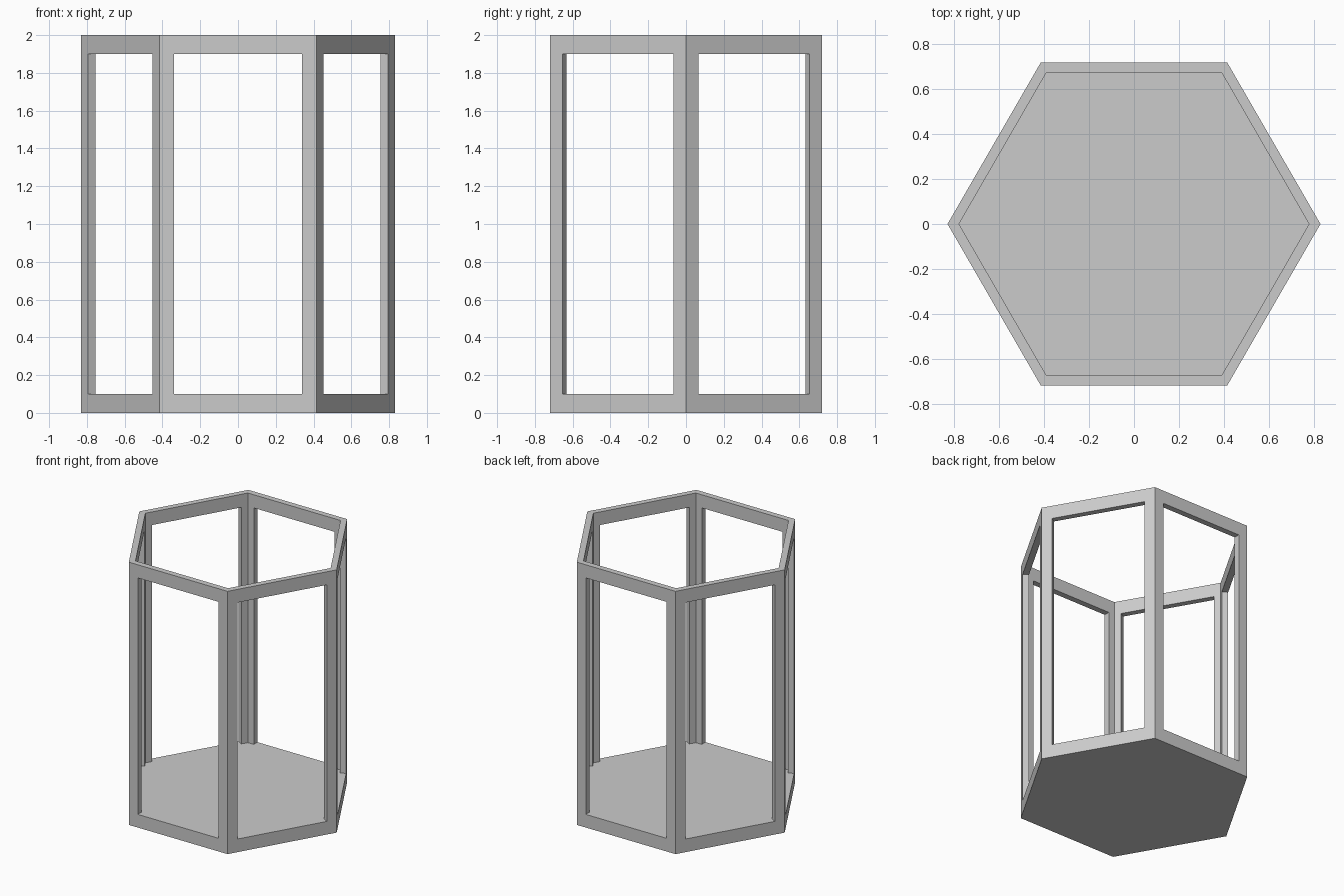
import bpy, bmesh, math
from mathutils import Matrix, Vector

cube = bpy.data.objects.get("Cube")
if cube:
    bpy.data.objects.remove(cube, do_unlink=True)

SIDES = 6
HEIGHT = 2.0
RAIL = 0.1            # rail height and floor level
R_OUT, R_IN = 0.831, 0.78
OPENING = 0.34        # half width of each window opening

grey = bpy.data.materials.new("grey")
grey.use_nodes = True
grey.diffuse_color = (0.6, 0.6, 0.6, 1)
grey.node_tree.nodes["Principled BSDF"].inputs["Base Color"].default_value = (0.6, 0.6, 0.6, 1)


def rectangle(radius, half, low, high):
    """Upright rectangle lying on one side of the hexagon of this radius."""
    y = -radius * math.cos(math.pi / SIDES)
    return [Vector((-half, y, low)), Vector((half, y, low)),
            Vector((half, y, high)), Vector((-half, y, high))]


bm = bmesh.new()


def face(points):
    bm.faces.new([bm.verts.new(p) for p in points])


half_side = math.sin(math.pi / SIDES)
floor, base = [], []
for i in range(SIDES):
    turn = Matrix.Rotation(math.tau * i / SIDES, 3, "Z")

    def placed(*args):
        return [turn @ p for p in rectangle(*args)]

    outer = placed(R_OUT, R_OUT * half_side, 0, HEIGHT)
    inner = placed(R_IN, R_IN * half_side, RAIL, HEIGHT)
    hole_out = placed(R_OUT, OPENING, RAIL, HEIGHT - RAIL)
    hole_in = placed(R_IN, OPENING, RAIL, HEIGHT - RAIL)

    for a in range(4):
        b = (a + 1) % 4
        # Outer posts and rails
        face([outer[a], outer[b], hole_out[b], hole_out[a]])
        # Reveals of the opening
        face([hole_out[a], hole_out[b], hole_in[b], hole_in[a]])
        # Inner posts and top rail; the lower rail is level with the floor
        if a > 0:
            face([inner[b], inner[a], hole_in[a], hole_in[b]])
    # Top rim
    face([outer[3], outer[2], inner[2], inner[3]])
    floor += [inner[0], hole_in[0], hole_in[1]]
    base.append(outer[0])

# Floor and underside
face(floor)
face(base[::-1])

bmesh.ops.remove_doubles(bm, verts=bm.verts[:], dist=0.0005)
bmesh.ops.recalc_face_normals(bm, faces=bm.faces[:])

mesh = bpy.data.meshes.new("hexagonal_frame")
bm.to_mesh(mesh)
bm.free()
mesh.materials.append(grey)
frame = bpy.data.objects.new("hexagonal_frame", mesh)
bpy.context.collection.objects.link(frame)
